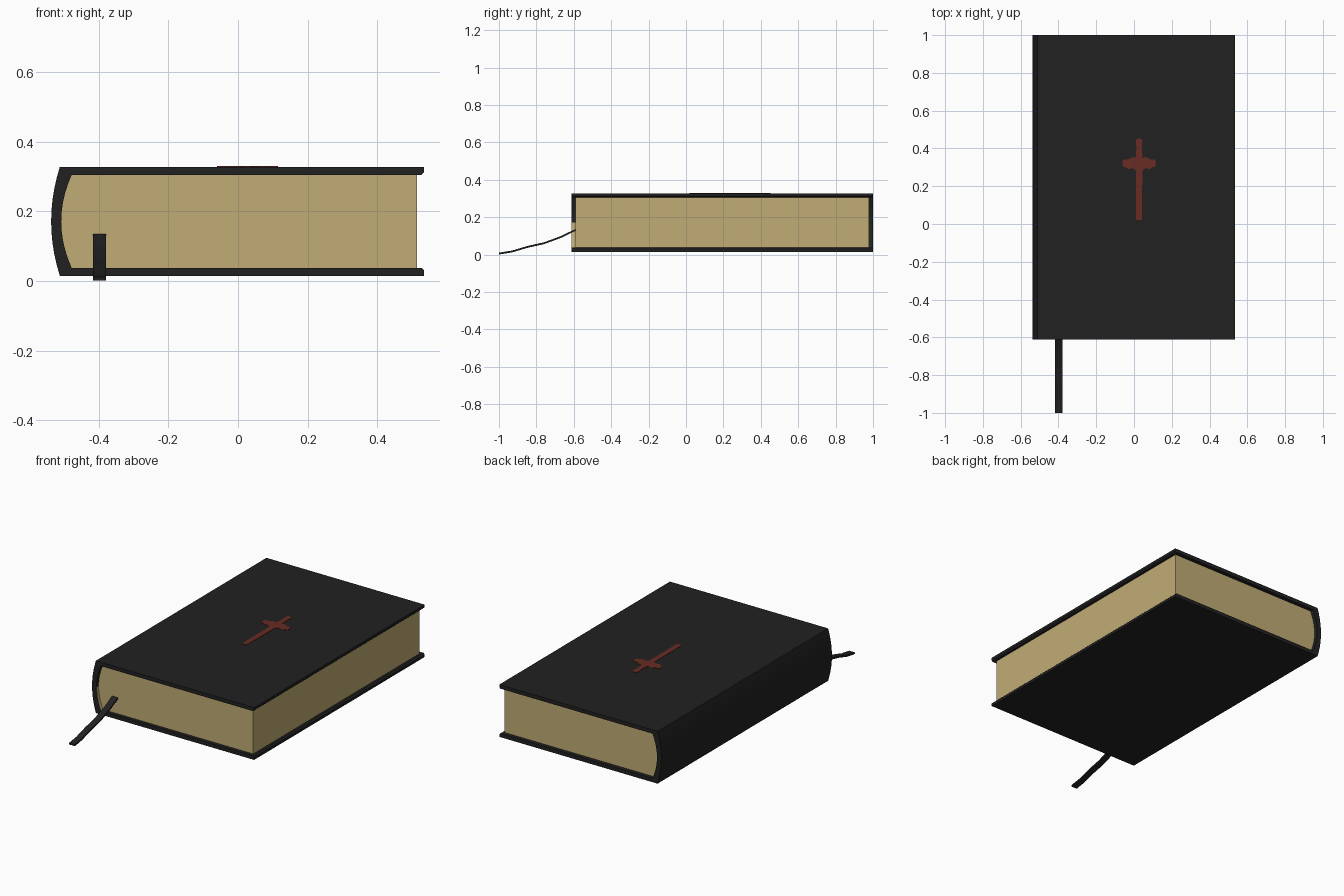
import bpy
import bmesh

if "Cube" in bpy.data.objects:
    bpy.data.objects.remove(bpy.data.objects["Cube"])

FRONT, BACK = -0.612, 1.0
LOW, HIGH, BOARD = 0.015, 0.328, 0.023
MID = (LOW + HIGH) / 2


def material(name, rgb):
    m = bpy.data.materials.new(name)
    m.diffuse_color = (*rgb, 1)
    m.use_nodes = True
    shader = m.node_tree.nodes["Principled BSDF"]
    shader.inputs["Base Color"].default_value = (*rgb, 1)
    shader.inputs["Roughness"].default_value = 0.8
    return m


black = material("black leather", (0.0155, 0.0155, 0.0155))
cream = material("cream paper", (0.53, 0.415, 0.178))
red = material("dark red", (0.138, 0.025, 0.017))


def finish(name, bm, mats):
    bmesh.ops.recalc_face_normals(bm, faces=bm.faces)
    mesh = bpy.data.meshes.new(name)
    bm.to_mesh(mesh)
    bm.free()
    for m in mats:
        mesh.materials.append(m)
    ob = bpy.data.objects.new(name, mesh)
    bpy.context.collection.objects.link(ob)
    return ob


def loft(name, rings, mats, rule=None):
    """Joins equal rings of points, closes both ends, colours sides by rule."""
    bm = bmesh.new()
    loops = [[bm.verts.new(p) for p in ring] for ring in rings]
    n = len(loops[0])
    for a, b in zip(loops, loops[1:]):
        for i in range(n):
            j = (i + 1) % n
            face = bm.faces.new((a[i], a[j], b[j], b[i]))
            if rule and rule(face.calc_center_median()):
                face.material_index = 1
    bm.faces.new(loops[0])
    bm.faces.new(loops[-1])
    return finish(name, bm, mats)


def arc(x_end, x_mid, z_low, z_high, steps=10):
    """Shallow spine curve from bottom to top, bulging to x_mid."""
    pts = []
    for i in range(steps + 1):
        t = i / steps
        bulge = 1 - (2 * t - 1) ** 2
        pts.append((x_end + (x_mid - x_end) * bulge, z_low + (z_high - z_low) * t))
    return pts


def along_y(profile, stations):
    return [[(x, y, z) for x, z in profile] for y in stations]


# Cover: two boards and a curved spine in one C-shaped profile
inner_low, inner_high = LOW + BOARD, HIGH - BOARD
outer = arc(-0.512, -0.537, LOW, HIGH)
inner = arc(-0.478, -0.508, inner_low, inner_high)
edge = 0.535
cover_profile = (outer + [(edge, HIGH), (edge, inner_high + 0.008), (edge - 0.008, inner_high)]
                 + inner[::-1]
                 + [(edge - 0.008, inner_low), (edge, inner_low - 0.008), (edge, LOW)])


# Paper lining shows on the lower front end of the inner spine
def lining(c):
    return c.y < -0.595 and -0.51 < c.x < -0.475 and inner_low < c.z < MID + 0.01


loft("cover", along_y(cover_profile, (FRONT, -0.592, BACK)), [black, cream], lining)

# Page block, rounded to fit the spine
pages_profile = (arc(-0.48, -0.51, inner_low - 0.002, inner_high + 0.002)
                 + [(0.515, inner_high + 0.002), (0.515, inner_low - 0.002)])
loft("pages", along_y(pages_profile, (-0.592, 0.978)), [cream])

# Ribbon bookmark hanging out of the front
path = [(-0.56, 0.14), (-0.60, 0.128), (-0.67, 0.094), (-0.76, 0.061),
        (-0.85, 0.041), (-0.93, 0.017), (-1.0, 0.006)]
left, right, half = -0.417, -0.379, 0.005
ribbon_rings = [[(left, y, z - half), (right, y, z - half),
                 (right, y, z + half), (left, y, z + half)] for y, z in path]
ribbon_rings[-1] = [(x, y, max(z, 0)) for x, y, z in ribbon_rings[-1]]
loft("ribbon_bookmark", ribbon_rings, [black])

# Cross plate on the top board, half outline mirrored
half_cross = [(0.012, 0.02), (0.016, 0.03), (0.017, 0.282), (0.035, 0.296),
              (0.055, 0.29), (0.07, 0.3), (0.088, 0.305), (0.088, 0.34),
              (0.06, 0.341), (0.035, 0.355), (0.019, 0.348), (0.014, 0.40),
              (0.018, 0.44), (0.01, 0.452)]
outline = half_cross + [(-x, y) for x, y in reversed(half_cross)]
loft("cover_cross", [[(x + 0.027, y, z) for x, y in outline]
                     for z in (HIGH - 0.002, HIGH + 0.002)], [red])
